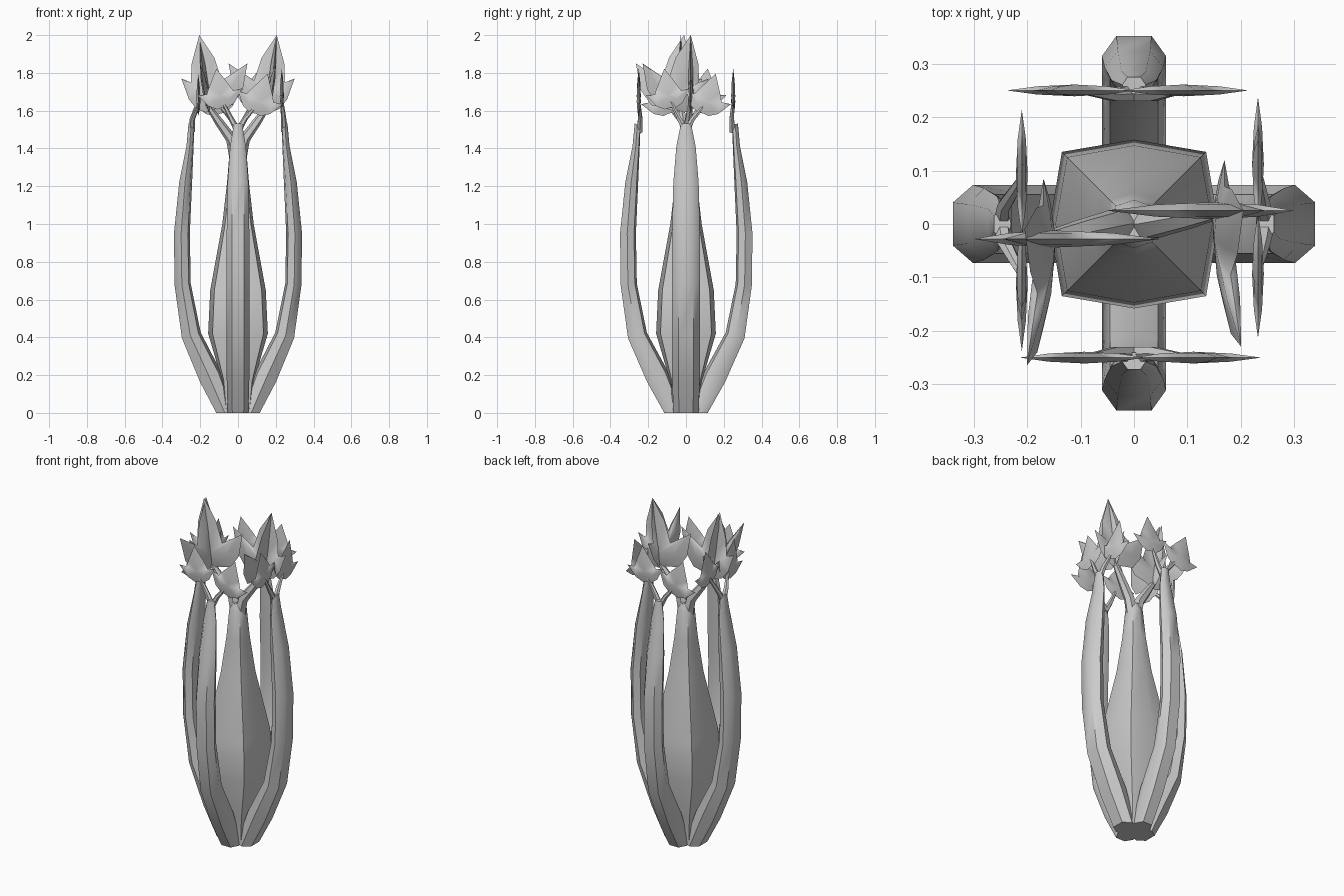
import bpy, bmesh, math
from mathutils import Vector, Matrix

if "Cube" in bpy.data.objects:
    bpy.data.objects.remove(bpy.data.objects["Cube"])


def finish(bm, name, angle=50):
    bmesh.ops.recalc_face_normals(bm, faces=bm.faces)
    me = bpy.data.meshes.new(name)
    bm.to_mesh(me)
    bm.free()
    ob = bpy.data.objects.new(name, me)
    bpy.context.collection.objects.link(ob)
    bpy.ops.object.select_all(action='DESELECT')
    ob.select_set(True)
    bpy.context.view_layer.objects.active = ob
    bpy.ops.object.shade_smooth_by_angle(angle=math.radians(angle))
    return ob


def loft(name, rings):
    bm = bmesh.new()
    vs = [[bm.verts.new(p) for p in r] for r in rings]
    n = len(rings[0])
    for a, b in zip(vs, vs[1:]):
        for i in range(n):
            bm.faces.new((a[i], a[(i + 1) % n], b[(i + 1) % n], b[i]))
    bm.faces.new(vs[0])
    bm.faces.new(vs[-1])
    return finish(bm, name)


# outer stalk: (radius, z, half depth, half width)
STALK = [(0.065, 0.0, 0.05, 0.055), (0.145, 0.19, 0.062, 0.06),
         (0.247, 0.41, 0.052, 0.06), (0.293, 0.68, 0.043, 0.06),
         (0.297, 0.95, 0.042, 0.06), (0.277, 1.22, 0.034, 0.055),
         (0.254, 1.41, 0.019, 0.042), (0.246, 1.53, 0.016, 0.022)]
SECTION = [(1, 0.55), (0.1, 1), (-0.75, 0.75), (-1, 0),
           (-0.75, -0.75), (0.1, -1), (1, -0.55)]


def stalk(name, yaw, widen, push):
    rot = Matrix.Rotation(yaw, 3, 'Z')
    rings = []
    for i, (r, z, d, w) in enumerate(STALK):
        a, b = STALK[max(i - 1, 0)], STALK[min(i + 1, len(STALK) - 1)]
        t = Vector((b[0] - a[0], 0, b[1] - a[1])).normalized()
        if i == 0:
            t = Vector((0, 0, 1))
        n = Vector((t.z, 0, -t.x))
        c = Vector((r + push * min(1, z / 0.4), 0, z))
        rings.append([rot @ (c + n * d * p + Vector((0, w * widen * q, 0)))
                      for p, q in SECTION])
    loft(name, rings)


def stem(name, pts, radii, sides=6):
    rings = []
    pts = [Vector(p) for p in pts]
    for i, p in enumerate(pts):
        t = (pts[min(i + 1, len(pts) - 1)] - pts[max(i - 1, 0)]).normalized()
        q = Vector((0, 0, 1)).rotation_difference(t)
        rings.append([p + q @ Vector((radii[i] * math.cos(k * math.tau / sides),
                                      radii[i] * math.sin(k * math.tau / sides), 0))
                      for k in range(sides)])
    loft(name, rings)


# leaf blade: thin at the rim, swollen along the middle
def leaf(name, outline, centre, place, thick):
    bm = bmesh.new()
    rim = [bm.verts.new(place(u, v, 0)) for u, v in outline]
    inner = [(centre[0] + (u - centre[0]) * 0.55, centre[1] + (v - centre[1]) * 0.55)
             for u, v in outline]
    n = len(rim)
    for s in (1, -1):
        mid = bm.verts.new(place(*centre, s * thick))
        ring = [bm.verts.new(place(u, v, s * thick * 0.7)) for u, v in inner]
        for i in range(n):
            j = (i + 1) % n
            bm.faces.new((rim[i], rim[j], ring[j], ring[i]))
            bm.faces.new((ring[i], ring[j], mid))
    finish(bm, name, 60)


# heart: rounded-square bulb, (z, axis radius, corner coordinate)
HEART = [(0.0, 0.08, 0.06), (0.17, 0.085, 0.075), (0.42, 0.158, 0.135),
         (0.65, 0.147, 0.125), (1.0, 0.083, 0.068), (1.22, 0.058, 0.045),
         (1.38, 0.045, 0.034), (1.42, 0.03, 0.02)]
loft("celery_heart", [[(a, 0, z), (c, c, z), (0, a, z), (-c, c, z),
                       (-a, 0, z), (-c, -c, z), (0, -a, z), (c, -c, z)]
                      for z, a, c in HEART])

# small leaf half outline, mirrored
HALF = [(0.03, -0.015), (0.075, 0.01), (0.125, 0.08), (0.075, 0.075), (0.055, 0.115)]
SMALL = [(0, -0.01)] + HALF + [(0, 0.21)] + [(-u, v) for u, v in reversed(HALF)]

# four outer stalks, each forking into two small leaves
for name, yaw, widen, push in (("right", 0, 1.22, 0), ("back", 90, 1, 0.013),
                               ("left", 180, 1.22, 0), ("front", 270, 1, 0.01)):
    a = math.radians(yaw)
    rot = Matrix.Rotation(a, 3, 'Z')
    stalk(name + "_stalk", a, widen, push)
    r = {"right": 0.232, "left": 0.21}.get(name, 0.25)
    for side, lean, base, size in ((1, 0.3, (0.095, 1.595), 1.0), (-1, 0.15, (0.085, 1.625), 0.95)):
        stem(f"{name}_twig", [rot @ Vector(p) for p in
             ((0.246, 0, 1.49), (0.242, side * 0.035, 1.555), (r, side * base[0], base[1] + 0.03))],
             (0.018, 0.014, 0.008))

        def place(u, v, w, side=side, lean=lean, base=base, size=size):
            cu, su = math.cos(lean), math.sin(lean)
            x = (u * cu + v * su) * size
            y = (-u * su + v * cu) * size
            return rot @ Vector((r + w, side * (base[0] + x), base[1] + y))
        leaf(f"{name}_leaf", SMALL, (0, 0.055), place, 0.011)

# heart stems with two crossing large leaves on each
BIG = [(0, 1.59), (0.05, 1.61), (0.09, 1.66), (0.13, 1.77), (0.08, 1.75),
       (0.075, 1.85), (0.035, 2.0), (-0.045, 1.88), (-0.085, 1.76),
       (-0.13, 1.79), (-0.22, 1.85), (-0.195, 1.71), (-0.14, 1.63), (-0.07, 1.615)]
for name, s, y0, y1 in (("right", 1, 0.025, -0.01), ("left", -1, -0.028, -0.045)):
    stem(name + "_heart_stem", [(s * 0.01, 0, 1.34), (s * 0.035, 0, 1.45),
         (s * 0.1, y0 * 0.5, 1.54), (s * 0.17, y0, 1.64)], (0.034, 0.029, 0.023, 0.012))
    leaf(name + "_large_leaf", BIG, (-0.02, 1.69),
         lambda u, v, w: (s * (0.17 + u), y0 + w, v), 0.016)
    leaf(name + "_cross_leaf", BIG, (-0.02, 1.69),
         lambda u, v, w: (s * (0.155 + (v - 1.6) * 0.13 - u * 0.06) + w, y1 + u, v), 0.018)
